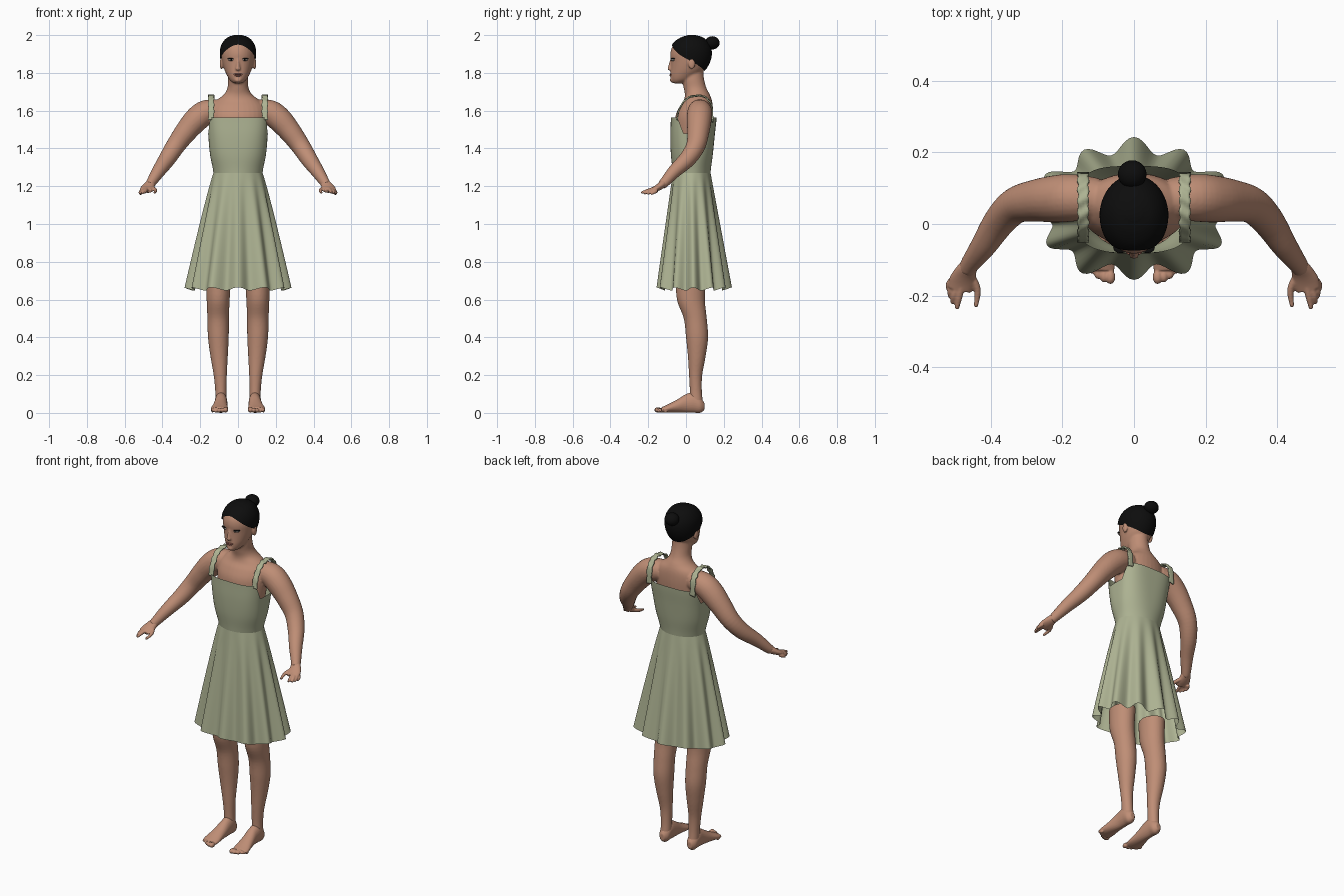
import bpy, bmesh
from math import sin, cos, pi
from mathutils import Vector, Matrix

X, Y, Z = Vector((1, 0, 0)), Vector((0, 1, 0)), Vector((0, 0, 1))
cube = bpy.data.objects.get("Cube")
if cube:
    bpy.data.objects.remove(cube)


def material(name, r, g, b):
    m = bpy.data.materials.new(name)
    m.use_nodes = True
    m.diffuse_color = (r, g, b, 1)
    bsdf = next(n for n in m.node_tree.nodes if n.type == "BSDF_PRINCIPLED")
    bsdf.inputs["Base Color"].default_value = (r, g, b, 1)
    bsdf.inputs["Roughness"].default_value = 0.8
    return m


skin = material("skin", 0.52, 0.27, 0.18)
black = material("black hair", 0.004, 0.004, 0.004)
green = material("sage cloth", 0.42, 0.45, 0.29)
white = material("eye white", 0.6, 0.55, 0.5)
lip = material("lip", 0.36, 0.13, 0.1)


def finish(name, bm, mat):
    bmesh.ops.recalc_face_normals(bm, faces=bm.faces)
    me = bpy.data.meshes.new(name)
    bm.to_mesh(me)
    bm.free()
    me.materials.append(mat)
    for p in me.polygons:
        p.use_smooth = True
    ob = bpy.data.objects.new(name, me)
    bpy.context.collection.objects.link(ob)
    return ob


def spline(pts, f):
    """Catmull-Rom sample of a list of tuples, f from 0 to 1."""
    n = len(pts) - 1
    i = min(int(f * n), n - 1)
    t = f * n - i
    a, b, c, d = (pts[max(0, min(n, i + k))] for k in (-1, 0, 1, 2))
    return [q + t / 2 * (r - p + t * (2 * p - 5 * q + 4 * r - s + t * (3 * (q - r) + s - p)))
            for p, q, r, s in zip(a, b, c, d)]


def loft(bm, rings, ref=X, axis=None, n=24):
    """Closed tube through rings (x, y, z, radius along ref, radius across)."""
    steps = 5 * (len(rings) - 1)
    pts = [spline(rings, i / steps) for i in range(steps + 1)]
    loops = []
    for i, (x, y, z, ra, rb) in enumerate(pts):
        t = axis or (Vector(pts[min(i + 1, steps)][:3]) - Vector(pts[max(i - 1, 0)][:3])).normalized()
        u = (ref - t * ref.dot(t)).normalized()
        v = t.cross(u)
        loops.append([bm.verts.new(Vector((x, y, z)) + u * ra * cos(2 * pi * k / n) + v * rb * sin(2 * pi * k / n))
                      for k in range(n)])
    for p, q in zip(loops, loops[1:]):
        for k in range(n):
            bm.faces.new((p[k], p[k - 1], q[k - 1], q[k]))
    bm.faces.new(loops[0])
    bm.faces.new(loops[-1])


def stack(bm, rings):
    """Upright loft through rings (z, x, half width, front y, back y)."""
    loft(bm, [(x, (f + b) / 2, z, w, (b - f) / 2) for z, x, w, f, b in rings], X, Z, 32)


def ball(bm, pos, size):
    bmesh.ops.create_uvsphere(bm, u_segments=24, v_segments=14, radius=1,
                              matrix=Matrix.Translation(pos) @ Matrix.Diagonal((*size, 1)))


def mirror(ob):
    ob.modifiers.new("Mirror", "MIRROR").use_mirror_merge = False


def fuse(ob, voxel, rounds):
    """Melt the overlapping forms into one skin."""
    rm = ob.modifiers.new("Remesh", "REMESH")
    rm.mode, rm.voxel_size, rm.use_smooth_shade = "VOXEL", voxel, True
    sm = ob.modifiers.new("Smooth", "SMOOTH")
    sm.factor, sm.iterations = 0.5, rounds


def sheet(name, fn, nu, nv, mat, closed=True):
    """Open surface from fn(u, v), wrapped round in u when closed."""
    bm = bmesh.new()
    rows = [[bm.verts.new(fn(i / nu, j / nv)) for i in range(nu + (not closed))] for j in range(nv + 1)]
    for p, q in zip(rows, rows[1:]):
        for i in range(nu if closed else nu - 1 + 1):
            k = (i + 1) % len(p)
            bm.faces.new((p[i], p[k], q[k], q[i]))
    return finish(name, bm, mat)


# Head, neck and chest
HEAD = [(1.745, 0, .022, -.07, -.02), (1.762, 0, .043, -.08, .03), (1.79, 0, .06, -.083, .07),
        (1.82, 0, .073, -.081, .1), (1.86, 0, .084, -.08, .122), (1.9, 0, .089, -.083, .13),
        (1.935, 0, .085, -.075, .124), (1.965, 0, .069, -.053, .105), (1.984, 0, .046, -.02, .08),
        (1.993, 0, .015, .015, .045)]
bm = bmesh.new()
stack(bm, HEAD)
stack(bm, [(1.4, 0, .13, -.055, .125), (1.5, 0, .145, -.06, .138), (1.57, 0, .15, -.056, .143),
           (1.62, 0, .142, -.035, .142), (1.655, 0, .115, -.012, .137), (1.685, 0, .075, -.006, .126),
           (1.72, 0, .056, -.012, .108), (1.77, 0, .053, -.022, .095), (1.83, 0, .05, -.02, .09)])
loft(bm, [(0, -.076, 1.875, .006, .007), (0, -.083, 1.845, .008, .009), (0, -.087, 1.82, .011, .01)])
ball(bm, (0, -.087, 1.822), (.014, .012, .009))
ball(bm, (0, -.074, 1.762), (.02, .012, .012))
for s in (-1, 1):
    ball(bm, (s * .088, .03, 1.848), (.009, .018, .03))
    # Arms
    loft(bm, [(s * x, y, z, r, r) for x, y, z, r in (
        (.1, .07, 1.602, .058), (.17, .073, 1.59, .066), (.22, .07, 1.553, .066), (.275, .065, 1.49, .059),
        (.33, .052, 1.415, .051), (.375, .008, 1.345, .045), (.42, -.06, 1.28, .036),
        (.458, -.112, 1.222, .027), (.468, -.13, 1.205, .024))], Z)
    # Legs, cut off just inside the skirt
    stack(bm, [(z, s * x, w, f, b) for z, x, w, f, b in (
        (.72, .103, .066, -.055, .105), (.6, .105, .061, -.048, .1), (.5, .105, .057, -.012, .11),
        (.4, .104, .055, 0, .117), (.3, .1, .046, .01, .104), (.2, .094, .035, .016, .086),
        (.12, .091, .03, .02, .084), (.05, .09, .03, .02, .09))])
fuse(finish("body", bm, skin), .0055, 4)

# Hands
bm = bmesh.new()
loft(bm, [(.462, -.118, 1.216, .025, .022), (.472, -.138, 1.2, .032, .019), (.48, -.16, 1.187, .037, .016),
          (.487, -.183, 1.177, .034, .013)])
FINGERS = [((.452, -.15, 1.19), (.437, -.185, 1.178), (.442, -.231, 1.165)),
           ((.482, -.17, 1.186), (.489, -.205, 1.176), (.495, -.237, 1.165)),
           ((.492, -.17, 1.183), (.503, -.2, 1.174), (.507, -.222, 1.16)),
           ((.501, -.165, 1.179), (.512, -.188, 1.17), (.513, -.205, 1.158)),
           ((.505, -.155, 1.177), (.517, -.17, 1.168), (.517, -.186, 1.158))]
for path in FINGERS:
    loft(bm, [(*p, r, r) for p, r in zip(path, (.011, .0095, .006))], n=12)
ob = finish("hands", bm, skin)
mirror(ob)
fuse(ob, .0035, 2)

# Feet
bm = bmesh.new()
loft(bm, [(.09, .097, .035, .014, .02), (.09, .075, .042, .03, .042), (.09, .04, .055, .033, .054),
          (.09, 0, .05, .034, .049), (.094, -.05, .035, .039, .034), (.098, -.1, .022, .046, .021),
          (.099, -.13, .016, .044, .014)], X, -Y)
for i in range(5):
    r = .014 - .0017 * i
    ball(bm, (.066 + .0172 * i, -.148 + .0025 * i * i, r + .002), (r, .02 - .002 * i, r))
ob = finish("feet", bm, skin)
mirror(ob)
fuse(ob, .0035, 2)

# Eyes, lashes and lips
for name, pos, size, mat in (("eyes", (.036, -.0675, 1.869), (.016, .012, .006), white),
                             ("irises", (.036, -.0715, 1.869), (.006, .0095, .0058), black),
                             ("lashes", (.037, -.0665, 1.875), (.021, .0145, .0035), black)):
    bm = bmesh.new()
    ball(bm, pos, size)
    mirror(finish(name, bm, mat))
bm = bmesh.new()
ball(bm, (0, -.078, 1.793), (.023, .01, .004))
ball(bm, (0, -.078, 1.786), (.018, .01, .005))
finish("lips", bm, lip)


# Hair cap follows the skull above a sloping hairline
def hair_point(u, v):
    a = 2 * pi * u
    y = .025 + .11 * sin(a)
    low = 1.878 - .5 * y + 4 * min(y, 0) ** 2
    z = low + (HEAD[-1][0] - low) * (1 - (1 - v) ** 2)
    lo, hi = 0, 1
    for _ in range(30):
        mid = (lo + hi) / 2
        lo, hi = (mid, hi) if spline(HEAD, mid)[0] < z else (lo, mid)
    _, _, w, f, b = spline(HEAD, lo)
    g = .007 if v < 1 else -w
    return ((w + g) * cos(a), (f + b) / 2 + ((b - f) / 2 + g) * sin(a), z + .007 * v)


sheet("hair", hair_point, 64, 24, black)
bm = bmesh.new()
ball(bm, (-.005, .139, 1.959), (.04, .039, .035))
finish("hair_bun", bm, black)


# Dress
def rounded(a, w, f, b, power):
    c, s = cos(a), sin(a)
    k = (abs(c) ** power + abs(s) ** power) ** (-1 / power)
    return w * k * c, (f + b) / 2 + (b - f) / 2 * k * s


WAIST = 1.27


def bodice_point(u, v):
    a = 2 * pi * u
    side = min(1, max(0, (abs(cos(a)) - .72) / .2))
    z = WAIST + (1.565 - .085 * side * side - WAIST) * v
    w, f, b = spline([(.13, -.07, .13), (.148, -.08, .142), (.157, -.083, .152), (.163, -.08, .162)],
                     (z - WAIST) / .295)
    return (*rounded(a, w, f, b, 2 + 1.3 * v), z)


def skirt_point(u, v):
    a = 2 * pi * u
    fold = .021 * v * cos(12 * a) + .005 * v * sin(5 * a)
    x, y = rounded(a, .13 + .132 * v ** .9 + fold, -.07 - .07 * v - fold, .13 + .087 * v + fold, 2)
    return x, y, WAIST - (WAIST - .655) * v + .008 * v * cos(12 * a) + .05 * v * (y - .04) ** 2


sheet("bodice", bodice_point, 96, 16, green)
sheet("skirt", skirt_point, 144, 24, green)

# Shoulder straps with a gathered edge
ARCH = [(-.052, 1.55), (-.038, 1.61), (0, 1.665), (.05, 1.682), (.1, 1.676), (.138, 1.63), (.145, 1.54)]


def strap_point(u, v):
    y, z = spline(ARCH, u)
    return .142 + (v - .5) * (.03 + .004 * sin(60 * u)), y, z + .003 * sin(45 * u + 3 * v)


straps = sheet("straps", strap_point, 48, 4, green, closed=False)
mirror(straps)
straps.modifiers.new("Thickness", "SOLIDIFY").thickness = .007
